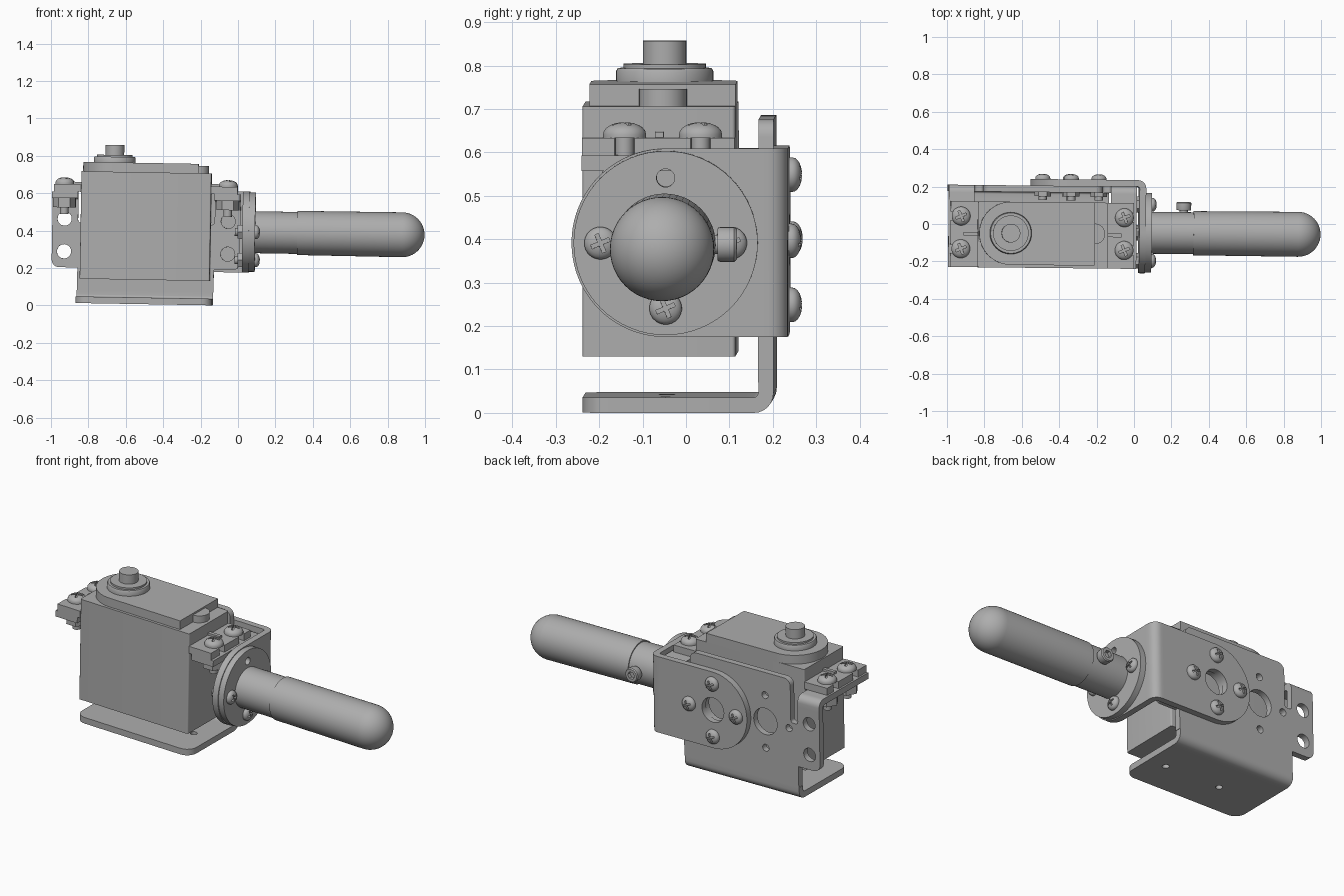
import bpy, bmesh, math
from mathutils import Matrix, Vector

cube = bpy.data.objects.get("Cube")
if cube:
    bpy.data.objects.remove(cube, do_unlink=True)

grey = bpy.data.materials.new("light_grey")
grey.use_nodes = True
COL = (0.42, 0.42, 0.42, 1)
grey.diffuse_color = COL
grey.node_tree.nodes["Principled BSDF"].inputs["Base Color"].default_value = COL
parts = []


def finish(name, bm, keep=True):
    bmesh.ops.remove_doubles(bm, verts=bm.verts, dist=1e-5)
    bmesh.ops.recalc_face_normals(bm, faces=bm.faces)
    me = bpy.data.meshes.new(name)
    bm.to_mesh(me)
    bm.free()
    me.materials.append(grey)
    ob = bpy.data.objects.new(name, me)
    bpy.context.collection.objects.link(ob)
    if keep:
        parts.append(ob)
    return ob


def rounded(pts):
    # outline corners given as (u, v, radius)
    out = []
    for i, (u, v, r) in enumerate(pts):
        p = Vector((u, v))
        if r == 0:
            out.append(p)
            continue
        a = (Vector(pts[i - 1][:2]) - p).normalized()
        b = (Vector(pts[(i + 1) % len(pts)][:2]) - p).normalized()
        c = p + (a + b) * r
        n = 20 if r > 0.1 else 6
        for k in range(n + 1):
            t = math.pi / 2 * k / n
            out.append(c - b * r * math.cos(t) - a * r * math.sin(t))
    return out


def prism(name, plane, pts, w0, w1, keep=True):
    place = {"XY": lambda u, v, w: (u, v, w), "XZ": lambda u, v, w: (u, w, v),
             "YZ": lambda u, v, w: (w, u, v)}[plane]
    bm = bmesh.new()
    rim = rounded(pts)
    lo, hi = [[bm.verts.new(place(p.x, p.y, w)) for p in rim] for w in (w0, w1)]
    bm.faces.new(lo)
    bm.faces.new(hi)
    for i in range(len(rim)):
        bm.faces.new((lo[i - 1], lo[i], hi[i], hi[i - 1]))
    return finish(name, bm, keep)


def rect(u0, u1, v0, v1, r=(0, 0, 0, 0)):
    return [(u0, v0, r[0]), (u1, v0, r[1]), (u1, v1, r[2]), (u0, v1, r[3])]


def box(name, x, y, z, keep=True):
    return prism(name, "XY", rect(*x, *y), *z, keep)


def lathe(name, profile, loc, axis, n=32, keep=True):
    # profile of (radius, height) turned about an axis
    bm = bmesh.new()
    mat = Matrix.Translation(loc) @ Vector(axis).to_track_quat("Z", "Y").to_matrix().to_4x4()
    rings = [[bm.verts.new(mat @ Vector((r * math.cos(2 * math.pi * k / n),
              r * math.sin(2 * math.pi * k / n), h))) for k in range(n)] for r, h in profile]
    for a, b in zip(rings, rings[1:]):
        for k in range(n):
            bm.faces.new((a[k - 1], a[k], b[k], b[k - 1]))
    bm.faces.new(rings[0])
    bm.faces.new(rings[-1])
    return finish(name, bm, keep)


def rod(name, r, h0, h1, loc, axis, n=32, keep=True):
    return lathe(name, [(r, h0), (r, h1)], loc, axis, n, keep)


def cut(ob, cutters):
    for c in cutters:
        m = ob.modifiers.new("cut", "BOOLEAN")
        m.operation, m.solver, m.object = "DIFFERENCE", "EXACT", c
    bpy.context.view_layer.update()
    me = bpy.data.meshes.new_from_object(ob.evaluated_get(bpy.context.evaluated_depsgraph_get()))
    ob.modifiers.clear()
    ob.data = me
    for c in cutters:
        bpy.data.objects.remove(c, do_unlink=True)


def hole(axis, loc, r):
    return rod("hole_cutter", r, -0.06, 0.06, loc, axis, 24, False)


# Shared domed screw head with a cross recess
dome = [(0.05, 0), (0.05, 0.008)] + [(0.05 * math.cos(t * 0.28), 0.008 + 0.028 * math.sin(t * 0.28))
                                     for t in range(1, 6)]
head = lathe("screw_head_shape", dome, (0, 0, 0), (0, 0, 1), 24, False)
cut(head, [box("slot_a", (-0.03, 0.03), (-0.006, 0.006), (0.02, 0.05), False),
           box("slot_b", (-0.006, 0.006), (-0.03, 0.03), (0.02, 0.05), False)])
head_mesh = head.data
bpy.data.objects.remove(head)


def screw(name, loc, axis, size, grip, nut_r, nut_h, tail):
    me = head_mesh.copy()
    turn = Vector(axis).to_track_quat("Z", "Y").to_matrix().to_4x4()
    me.transform(Matrix.Translation(loc) @ turn @ Matrix.Rotation(0.4, 4, "Z") @ Matrix.Scale(size, 4))
    ob = bpy.data.objects.new(name + "_head", me)
    bpy.context.collection.objects.link(ob)
    parts.append(ob)
    rod(name + "_shank", 0.022, -grip - nut_h - tail, 0.005, loc, axis, 16)
    rod(name + "_nut", nut_r, -grip - nut_h, -grip, loc, axis, 6)


# Servo case, lid and output shaft
prism("servo_case", "XY", rect(-0.84, -0.145, -0.24, 0.112, (0.008,) * 4), 0.14, 0.715)
prism("servo_lid", "XY", rect(-0.833, -0.215, -0.225, 0.112, (0.168, 0, 0, 0.168)), 0.715, 0.765)
rod("lid_end_boss", 0.055, 0.715, 0.755, (-0.215, -0.055, 0), (0, 0, 1))
SHAFT = (-0.665, -0.056, 0)
lathe("output_boss", [(0.112, 0.765), (0.112, 0.788), (0.108, 0.795), (0.095, 0.795), (0.095, 0.805)],
      SHAFT, (0, 0, 1), 48)
rod("output_shaft", 0.05, 0.8, 0.858, SHAFT, (0, 0, 1))

# Mounting ears with open slots, screws and ribs; bracket fold under each
for side, x0, x1, s in (("right", -0.985, -0.84, -1), ("left", -0.145, -0.005, 1)):
    ear = box(side + "_ear", (x0, x1), (-0.24, 0.112), (0.605, 0.645))
    xc = -0.4925 + s * 0.437
    slots = []
    for y in (-0.142, 0.033):
        slots.append(box("ear_slot", sorted((xc, xc + s * 0.2)), (y - 0.023, y + 0.023), (0.5, 0.7), False))
        screw(side + "_ear_screw", (xc, y, 0.645), (0, 0, 1), 1, 0.075, 0.06, 0.05, 0.035)
    cut(ear, slots)
    inner = -0.4925 + s * 0.347
    box(side + "_ear_rib", sorted((inner, inner + s * 0.075)), (-0.072, -0.052), (0.64, 0.658))
    fx = sorted((-0.4925 + s * 0.365, -0.4925 + s * 0.503))
    prism(side + "_bracket_fold", "YZ",
          [(-0.24, 0.57, 0), (0.165, 0.57, 0.012), (0.165, 0.54, 0), (0.2, 0.54, 0),
           (0.2, 0.605, 0.04), (-0.24, 0.605, 0)], *fx)

# Servo bracket: base, bend and back plate with side tabs
BX = (-0.86, -0.13)
base = prism("bracket_base", "XY", rect(*BX, -0.24, 0.13, (0.06, 0.06, 0, 0)), 0.01, 0.045)
cut(base, [hole((0, 0, 1), (x, -0.05, 0.03), 0.018) for x in (-0.585, -0.24)])
prism("bracket_bend", "YZ", [(0.13, 0.01, 0), (0.2, 0.01, 0.045), (0.2, 0.08, 0), (0.165, 0.08, 0),
                             (0.165, 0.045, 0.012), (0.13, 0.045, 0)], *BX)
half = [(0.365, 0.08, 0), (0.365, 0.2, 0), (0.503, 0.2, 0.04), (0.503, 0.54, 0), (0.365, 0.54, 0),
        (0.365, 0.44, 0.015), (0.32, 0.44, 0.015), (0.32, 0.685, 0.04)]
outline = [(-0.4925 + u, v, r) for u, v, r in half] + [(-0.4925 - u, v, r) for u, v, r in reversed(half)]
back = prism("bracket_back", "XZ", outline, 0.165, 0.2)
ARM_X, ARM_Z, BOLT = -0.34, 0.405, 0.15
cross = [(-1, 0), (1, 0), (0, -1), (0, 1)]
Y = (0, 1, 0)
cuts = [hole(Y, (x, 0.18, ARM_Z), 0.075) for x in (ARM_X, -0.65)]
cuts += [hole(Y, (-0.65 + dx * BOLT, 0.18, ARM_Z + dz * BOLT), 0.02) for dx, dz in cross if dx < 1]
cuts += [hole(Y, (x, 0.18, z), 0.038) for x in (-0.93, -0.055) for z in (0.285, 0.46)]
cut(back, cuts)

# Corner arm joining the bracket to the handle
Z0, Z1 = 0.188, 0.622
arm = prism("arm_back", "XZ", rect(-0.557, 0, Z0, Z1, (0.2168, 0, 0, 0.2168)), 0.2, 0.235)
cut(arm, [hole(Y, (ARM_X, 0.22, ARM_Z), 0.07)])
prism("arm_bend", "XY", [(0, 0.2, 0), (0.025, 0.2, 0.012), (0.025, 0.17, 0), (0.06, 0.17, 0),
                         (0.06, 0.235, 0.045), (0, 0.235, 0)], Z0, Z1)
end = prism("arm_end", "YZ", rect(-0.263, 0.17, Z0, Z1, (0.2164, 0, 0, 0.2164)), 0.025, 0.06)
for dx, dz in cross:
    screw("arm_screw", (ARM_X + dx * BOLT, 0.235, ARM_Z + dz * BOLT), Y, 0.8, 0.07, 0.045, 0.022, 0.02)

# Handle flange with three screws and one open hole
HY = -0.046
X = (1, 0, 0)
flange = rod("handle_flange", 0.212, 0.06, 0.093, (0, HY, ARM_Z), X, 64)
for part in (end, flange):
    cut(part, [hole(X, (0.07, HY, ARM_Z + BOLT), 0.021)])
for dy, dz in cross[:3]:
    screw("flange_screw", (0.093, HY + dy * BOLT, ARM_Z + dz * BOLT), X, 0.75, 0.068, 0.042, 0.025, 0.015)

# Handle tube, rounded grip and set bolt
rod("handle_tube", 0.112, 0.09, 0.33, (0, HY, ARM_Z), X, 48)
grip = [(0.118, 0.318)] + [(0.12 * math.cos(k * math.pi / 24), 0.878 + 0.12 * math.sin(k * math.pi / 24))
                           for k in range(13)]
lathe("handle_grip", grip, (0, HY, ARM_Z), X, 48)
bolt = lathe("set_bolt", [(0.022, 0.08), (0.022, 0.122), (0.038, 0.122), (0.04, 0.127), (0.04, 0.16),
                          (0.035, 0.166)], (0.265, HY, ARM_Z), Y, 24)
cut(bolt, [rod("socket_cutter", 0.022, 0.145, 0.2, (0.265, HY, ARM_Z), Y, 6, False)])

# Shading and a slight lean of the whole assembly
pivot = Vector((0, 0, 0.4))
lean = (Matrix.Translation(pivot) @ Matrix.Rotation(math.radians(-0.6), 4, "Z")
        @ Matrix.Rotation(math.radians(1.0), 4, "Y") @ Matrix.Translation(-pivot))
for ob in parts:
    ob.data.transform(lean)
    ob.data.polygons.foreach_set("use_smooth", [True] * len(ob.data.polygons))
    ob.data.set_sharp_from_angle(angle=math.radians(32))
low = min(v.co.z for ob in parts for v in ob.data.vertices)
for ob in parts:
    ob.data.transform(Matrix.Translation((0, 0, -low)))
